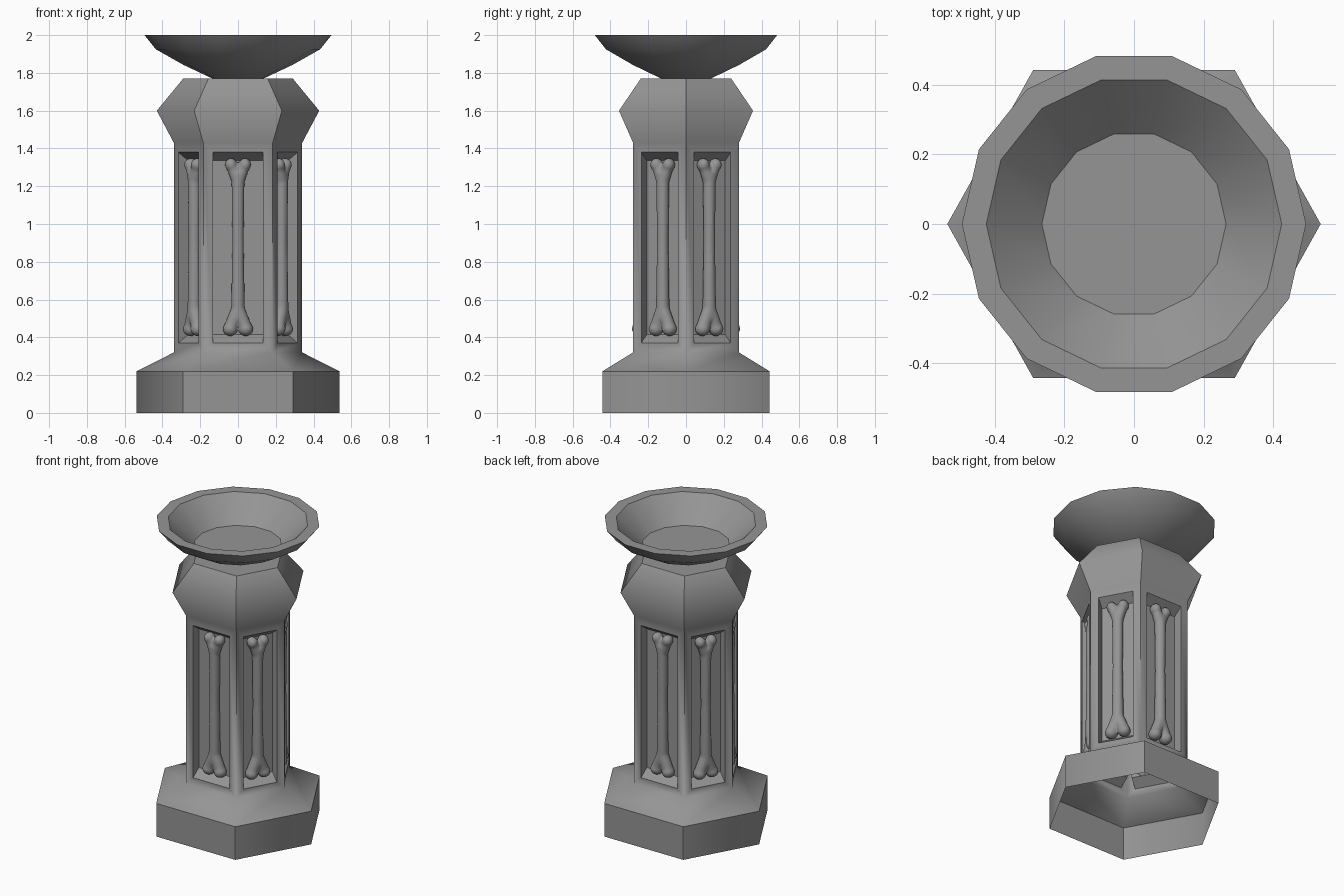
import bpy, bmesh, math
from mathutils import Vector, Matrix

cube = bpy.data.objects.get("Cube")
if cube:
    bpy.data.objects.remove(cube, do_unlink=True)

stone = bpy.data.materials.new("grey stone")
stone.use_nodes = True
grey = (0.3, 0.3, 0.3, 1)
stone.diffuse_color = grey
stone.node_tree.nodes["Principled BSDF"].inputs["Base Color"].default_value = grey


def finish(bm, name):
    for f in bm.faces:
        f.smooth = True
    mesh = bpy.data.meshes.new(name)
    bm.to_mesh(mesh)
    bm.free()
    mesh.materials.append(stone)
    return mesh


def add_object(mesh, name):
    ob = bpy.data.objects.new(name, mesh)
    bpy.context.collection.objects.link(ob)
    return ob


def loft(bm, outline, profile):
    """Stack scaled copies of a unit outline; returns the rings of vertices."""
    rings = [[bm.verts.new((x * r, y * r, z)) for x, y in outline] for r, z in profile]
    n = len(outline)
    for low, high in zip(rings, rings[1:]):
        for i in range(n):
            j = (i + 1) % n
            bm.faces.new((low[i], low[j], high[j], high[i]))
    return rings


# Pedestal: open hexagonal shell with a plinth, shaft and flared capital
HEX = [(1, 0), (0.54, 0.825), (-0.54, 0.825), (-1, 0), (-0.54, -0.825), (0.54, -0.825)]
PLINTH_TOP, SHAFT_LOW, SHAFT_TOP = 0.22, 0.32, 1.43
DEPTH = 0.06
bm = bmesh.new()
rings = loft(bm, HEX, [(0.537, 0), (0.537, PLINTH_TOP), (0.34, SHAFT_LOW),
                       (0.34, SHAFT_TOP), (0.43, 1.6), (0.29, 1.77)])
bm.faces.new(rings[-1])
bm.normal_update()

# Recessed panel in each shaft face, with sloped sill and head
panels = [f for f in bm.faces if SHAFT_LOW < f.calc_center_median().z < SHAFT_TOP]
places = [(f.calc_center_median(), f.normal.copy()) for f in panels]
bmesh.ops.inset_individual(bm, faces=panels, thickness=0.05, use_even_offset=True)
backs = bmesh.ops.extrude_discrete_faces(bm, faces=panels)["faces"]
for f, (centre, normal) in zip(backs, places):
    for v in f.verts:
        v.co -= normal * DEPTH
        v.co.z += 0.045 if v.co.z < centre.z else -0.045
bm.normal_update()

# Hard corners, but a soft roll around the capital and the plinth's end corners
for e in bm.edges:
    a, b = (v.co for v in e.verts)
    mid = (a + b) / 2
    capital_ring = abs(a.z - b.z) < 0.01 and SHAFT_TOP - 0.02 < mid.z < 1.7
    plinth_end = mid.z < 0.15 and abs(mid.x) > 0.5
    slope = PLINTH_TOP < mid.z < SHAFT_LOW
    hard = len(e.link_faces) == 2 and e.calc_face_angle() > math.radians(25)
    e.smooth = not hard or capital_ring or plinth_end or slope
add_object(finish(bm, "pedestal"), "pedestal")

# Bowl: fourteen-sided dish with a flat rim and floor
SIDES = 14
ring = [(math.cos(math.tau * i / SIDES), math.sin(math.tau * i / SIDES)) for i in range(SIDES)]
bm = bmesh.new()
rings = loft(bm, ring, [(0.135, 1.77), (0.29, 1.843), (0.435, 1.925), (0.495, 2.0),
                        (0.425, 2.0), (0.265, 1.85)])
bm.faces.new(rings[-1])
bm.faces.new(rings[0][::-1])
bm.normal_update()
for e in bm.edges:
    e.smooth = e.calc_face_angle() < math.radians(32)
add_object(finish(bm, "bowl"), "bowl")


# Bone: tapered shaft and two knuckles at each end, fused by a remesh
def knob(bm, place, size):
    m = Matrix.Translation(place) @ Matrix.Diagonal((*size, 1))
    bmesh.ops.create_uvsphere(bm, u_segments=16, v_segments=10, radius=1, matrix=m)


def limb(bm, start, end, r1, r2):
    a, b = Vector(start), Vector(end)
    turn = (b - a).to_track_quat("Z", "Y").to_matrix().to_4x4()
    bmesh.ops.create_cone(bm, cap_ends=True, segments=16, radius1=r1, radius2=r2,
                          depth=(b - a).length, matrix=Matrix.Translation((a + b) / 2) @ turn)


bm = bmesh.new()
limb(bm, (0, 0, 0.5), (0, 0, 0.9), 0.037, 0.031)
limb(bm, (0, 0, 0.9), (0, 0, 1.27), 0.031, 0.035)
for s in (-1, 1):
    limb(bm, (0, 0, 1.22), (s * 0.034, 0, 1.315), 0.033, 0.031)
    knob(bm, (s * 0.037, 0, 1.313), (0.033, 0.038, 0.036))
    limb(bm, (0, 0, 0.55), (s * 0.04, 0, 0.45), 0.036, 0.036)
    knob(bm, (s * 0.041, 0, 0.444), (0.04, 0.042, 0.038))
bone = finish(bm, "bone")

for i, (centre, normal) in enumerate(places):
    ob = add_object(bone, f"bone_{i + 1}")
    ob.location = (centre.x - normal.x * 0.035, centre.y - normal.y * 0.035, 0)
    ob.rotation_euler.z = math.atan2(normal.y, normal.x) + math.pi / 2
    fuse = ob.modifiers.new("fuse", "REMESH")
    fuse.mode = "VOXEL"
    fuse.voxel_size = 0.008
    fuse.use_smooth_shade = True
    soften = ob.modifiers.new("soften", "SMOOTH")
    soften.iterations = 5
